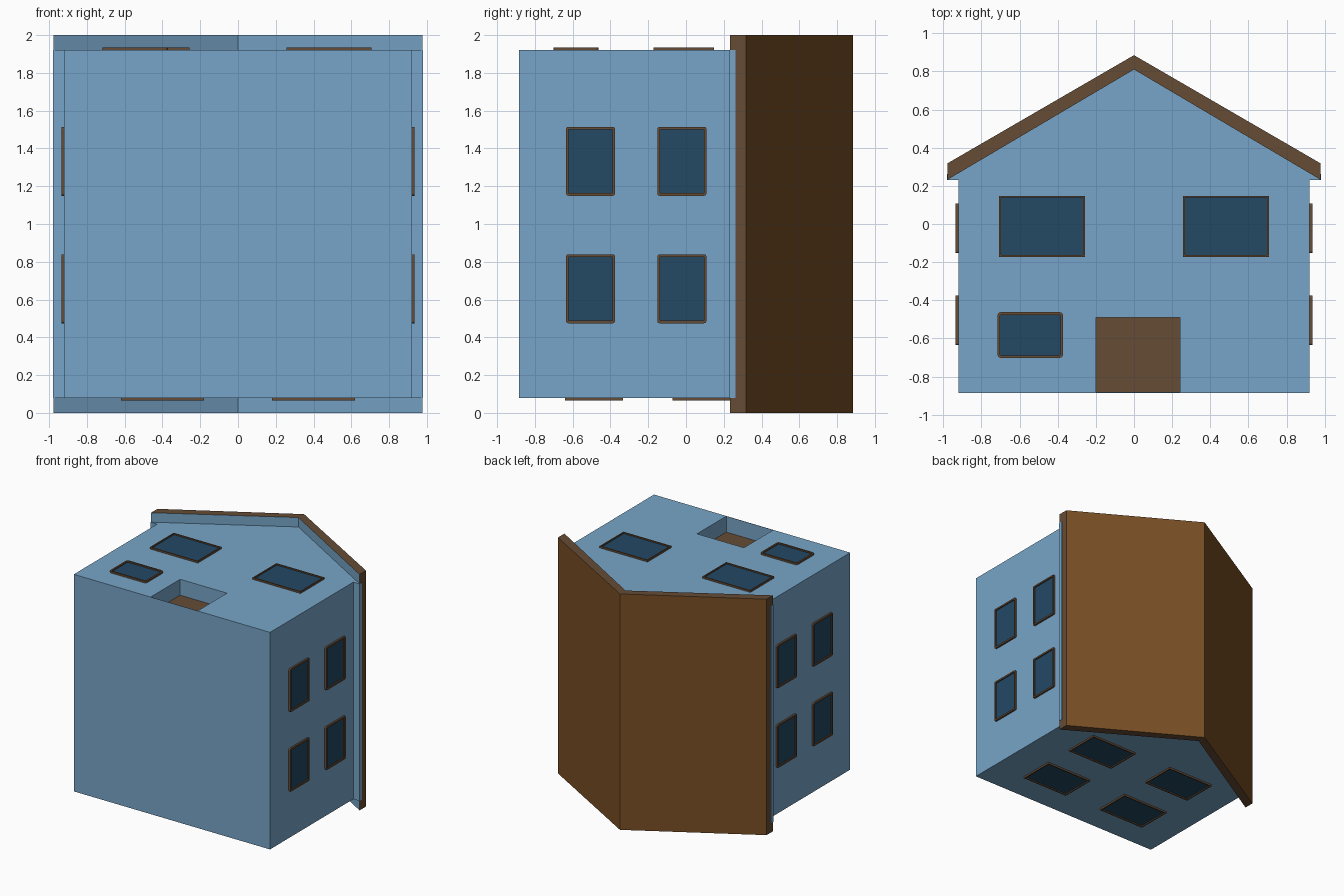
import bpy, bmesh, math
from mathutils import Matrix, Vector

if "Cube" in bpy.data.objects:
    bpy.data.objects.remove(bpy.data.objects["Cube"])


def material(name, rgb):
    lin = [((c / 255 + 0.055) / 1.055) ** 2.4 for c in rgb]
    m = bpy.data.materials.new(name)
    m.diffuse_color = (*lin, 1)
    m.use_nodes = True
    m.node_tree.nodes["Principled BSDF"].inputs["Base Color"].default_value = m.diffuse_color
    return m


BLUE = material("wall blue", (119, 165, 200))
TRIM = material("trim brown", (102, 76, 53))
ROOF = material("roof brown", (120, 79, 36))
GLASS = material("window glass", (35, 72, 100))


def finish(bm, name, mats):
    bmesh.ops.recalc_face_normals(bm, faces=bm.faces)
    me = bpy.data.meshes.new(name)
    bm.to_mesh(me)
    bm.free()
    for m in mats:
        me.materials.append(m)
    ob = bpy.data.objects.new(name, me)
    bpy.context.collection.objects.link(ob)
    return ob


def prism(name, pts, z0, z1, mats, rule=None):
    """Extrude an xy outline from z0 to z1; rule picks a material per normal."""
    bm = bmesh.new()
    f = bm.faces.new([bm.verts.new((x, y, z0)) for x, y in pts])
    ext = bmesh.ops.extrude_face_region(bm, geom=[f])
    top = [v for v in ext["geom"] if isinstance(v, bmesh.types.BMVert)]
    bmesh.ops.translate(bm, verts=top, vec=(0, 0, z1 - z0))
    bmesh.ops.recalc_face_normals(bm, faces=bm.faces)
    if rule:
        for f in bm.faces:
            f.material_index = rule(f.normal)
    return finish(bm, name, mats)


def rect(x0, x1, y0, y1):
    return [(x0, y0), (x1, y0), (x1, y1), (x0, y1)]


def window(name, centre, u, normal, w, h, r=0.0):
    """Raised frame plate with sunken glass, w along u."""
    bm = bmesh.new()
    pts = []
    for i, (sx, sy) in enumerate([(1, 1), (-1, 1), (-1, -1), (1, -1)]):
        cx, cy = sx * (w / 2 - r), sy * (h / 2 - r)
        for k in range(4 if r else 1):
            a = math.radians(90 * i + 30 * k)
            pts.append((cx + r * math.cos(a), cy + r * math.sin(a), 0))
    face = bm.faces.new([bm.verts.new(p) for p in pts])
    ext = bmesh.ops.extrude_face_region(bm, geom=[face])
    top = [g for g in ext["geom"] if isinstance(g, bmesh.types.BMFace)][0]
    bmesh.ops.translate(bm, verts=top.verts[:], vec=(0, 0, 0.015))
    bmesh.ops.recalc_face_normals(bm, faces=bm.faces)
    bmesh.ops.inset_region(bm, faces=[top], thickness=0.014)
    # sink the glass inside the frame
    ext = bmesh.ops.extrude_discrete_faces(bm, faces=[top])
    glass = ext["faces"][0]
    bmesh.ops.translate(bm, verts=glass.verts[:], vec=(0, 0, -0.010))
    glass.material_index = 1
    u, n = Vector(u), Vector(normal)
    v = n.cross(u)
    rot = Matrix((u, v, n)).transposed().to_4x4()
    bm.transform(Matrix.Translation(centre) @ rot)
    return finish(bm, name, [TRIM, GLASS])


# House body, lying on its back, with a door recess cut into the front wall
body = prism("house_body", [(-0.92, -0.885), (0.92, -0.885), (0.92, 0.267),
                            (0, 0.81), (-0.92, 0.267)], 0.08, 1.92, [BLUE])
cutter = prism("door_cutter", rect(-0.2, 0.24, -0.882, -0.49), 1.78, 2.1, [BLUE])
cutter.hide_render = True
cutter.hide_viewport = True
cut = body.modifiers.new("door_recess", "BOOLEAN")
cut.operation = "DIFFERENCE"
cut.object = cutter
cut.solver = "EXACT"

# Door panel at the back of the recess
prism("door", rect(-0.2, 0.24, -0.882, -0.49), 1.779, 1.785, [TRIM])

# Gable roof: brown slopes, trim ends and fascias, blue underside
prism("roof", [(0, 0.885), (0.978, 0.318), (0.978, 0.232), (0, 0.81),
               (-0.978, 0.232), (-0.978, 0.318)], 0, 2, [TRIM, ROOF, BLUE],
      lambda n: 1 if n.y > 0.5 else (2 if n.y < -0.5 else 0))

# Blue soffits under the eaves
for s, side in ((-1, "left"), (1, "right")):
    prism("soffit_" + side, [(s * 0.915, 0.23), (s * 0.98, 0.23),
                             (s * 0.98, 0.262), (s * 0.915, 0.29)],
          0.08, 1.92, [BLUE])

# Side windows
for s, side in ((-1, "left"), (1, "right")):
    for i, y in enumerate((-0.505, -0.022)):
        for j, z in enumerate((0.657, 1.332)):
            window(f"{side}_window_{i}{j}", (s * 0.92, y, z), (0, 1, 0),
                   (s, 0, 0), 0.26, 0.365, 0.012)

# Door-side windows (facing up): two large, one small
for s, side in ((-1, "left"), (1, "right")):
    window("door_side_upper_window_" + side, (s * 0.482, -0.012, 1.92),
           (1, 0, 0), (0, 0, 1), 0.45, 0.32)
window("door_side_lower_window", (-0.544, -0.582, 1.92), (1, 0, 0),
       (0, 0, 1), 0.345, 0.24, 0.02)

# Rear windows (facing down)
for s, side in ((-1, "left"), (1, "right")):
    for i, y in enumerate((-0.487, 0.08)):
        window(f"rear_window_{side}_{i}", (s * 0.4, y, 0.08), (1, 0, 0),
               (0, 0, -1), 0.44, 0.305)
